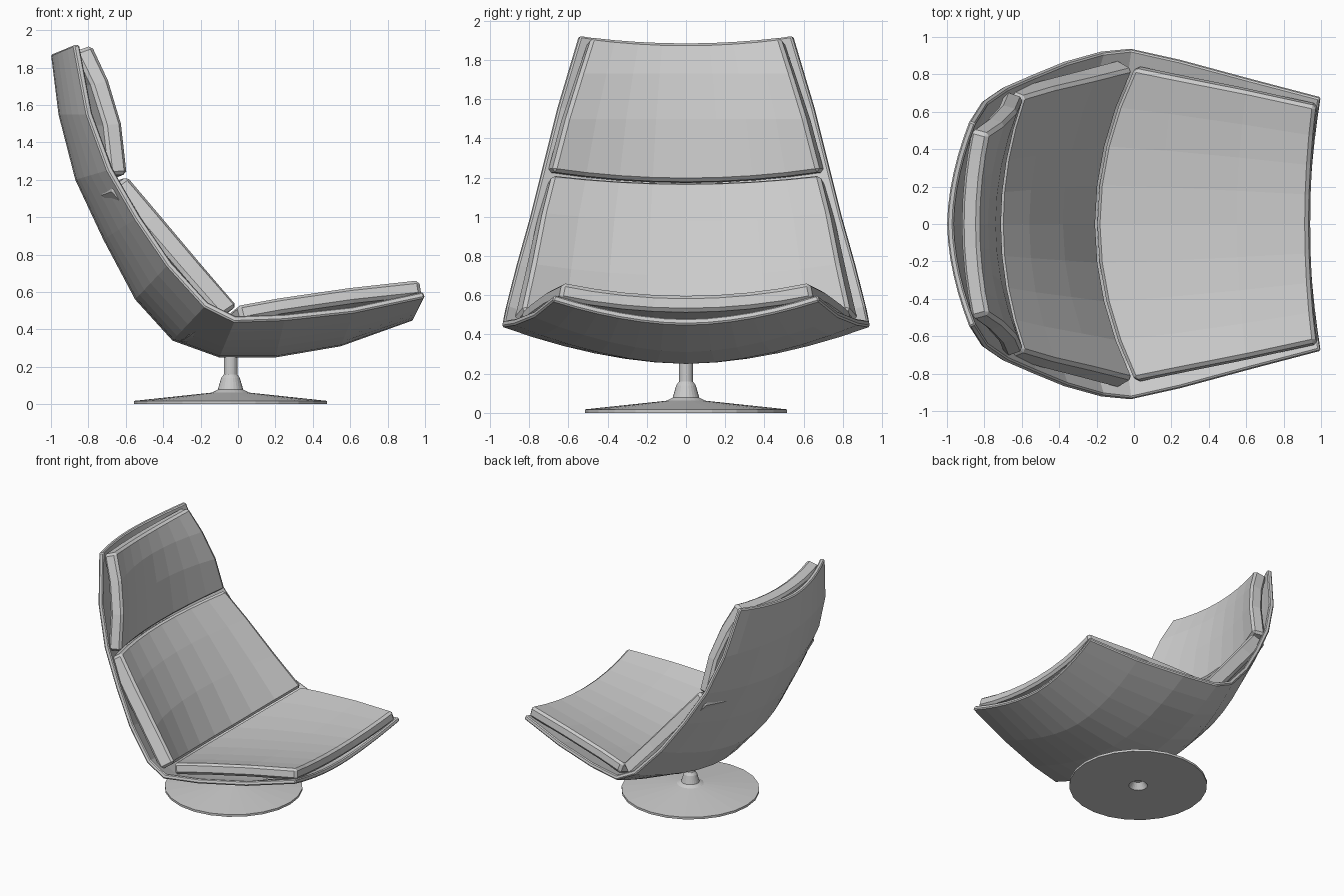
import bpy, bmesh, math

if "Cube" in bpy.data.objects:
    bpy.data.objects.remove(bpy.data.objects["Cube"], do_unlink=True)

GREY = 0.6
grey = bpy.data.materials.new("light_grey")
grey.use_nodes = True
grey.diffuse_color = (GREY, GREY, GREY, 1)
grey.node_tree.nodes["Principled BSDF"].inputs["Base Color"].default_value = (GREY, GREY, GREY, 1)


def finish(name, bm):
    mesh = bpy.data.meshes.new(name)
    bm.to_mesh(mesh)
    bm.free()
    mesh.materials.append(grey)
    obj = bpy.data.objects.new(name, mesh)
    bpy.context.collection.objects.link(obj)
    return obj


def loft(name, stations, power, columns, thickness, offset, bevel):
    """Curved panel: each station is centre x, z, then edge x, y, z."""
    bm = bmesh.new()
    rows = []
    for xc, zc, xe, ye, ze in stations:
        row = []
        for j in range(columns + 1):
            v = 2 * j / columns - 1
            t = abs(v) ** power
            row.append(bm.verts.new((xc + (xe - xc) * t, ye * v, zc + (ze - zc) * t)))
        rows.append(row)
    for a, b in zip(rows, rows[1:]):
        for j in range(columns):
            bm.faces.new((a[j], b[j], b[j + 1], a[j + 1]))
    obj = finish(name, bm)
    solid = obj.modifiers.new("thickness", "SOLIDIFY")
    solid.thickness = thickness
    solid.offset = offset
    solid.use_even_offset = True
    soft = obj.modifiers.new("soft_edge", "BEVEL")
    soft.width = bevel
    soft.segments = 1
    soft.limit_method = "ANGLE"
    soft.angle_limit = math.radians(50)
    return obj


def lathe(name, profile, sides, x):
    """Turned part from radius and height pairs."""
    bm = bmesh.new()
    rings = [[bm.verts.new((x + r * math.cos(math.tau * k / sides),
                            r * math.sin(math.tau * k / sides), z))
              for k in range(sides)] for r, z in profile]
    for a, b in zip(rings, rings[1:]):
        for k in range(sides):
            n = (k + 1) % sides
            bm.faces.new((a[k], a[n], b[n], b[k]))
    bm.faces.new(rings[0][::-1])
    bm.faces.new(rings[-1])
    bmesh.ops.recalc_face_normals(bm, faces=bm.faces)
    return finish(name, bm)


# Outer shell, from the top of the back round to the front lip
loft("shell", [
    (-1.0, 1.87, -0.88, 0.55, 1.92),
    (-0.96, 1.55, -0.81, 0.66, 1.55),
    (-0.87, 1.2, -0.70, 0.735, 1.25),
    (-0.72, 0.88, -0.55, 0.80, 0.99),
    (-0.55, 0.56, -0.38, 0.87, 0.74),
    (-0.35, 0.34, -0.18, 0.925, 0.52),
    (-0.1, 0.25, -0.02, 0.94, 0.44),
    (0.2, 0.25, 0.25, 0.88, 0.45),
    (0.55, 0.31, 0.62, 0.78, 0.49),
    (0.94, 0.45, 1.0, 0.68, 0.57),
], 1.8, 12, 0.035, 1, 0.008)

# Head cushion
loft("head_cushion", [
    (-0.83, 1.89, -0.78, 0.48, 1.92),
    (-0.78, 1.73, -0.69, 0.54, 1.73),
    (-0.74, 1.5, -0.62, 0.61, 1.5),
    (-0.71, 1.18, -0.59, 0.68, 1.23),
], 2, 8, 0.1, -1, 0.018)

# Back cushion
loft("back_cushion", [
    (-0.71, 1.18, -0.59, 0.68, 1.22),
    (-0.56, 0.98, -0.42, 0.73, 1.02),
    (-0.38, 0.70, -0.2, 0.78, 0.76),
    (-0.2, 0.37, 0.0, 0.83, 0.53),
], 2, 8, 0.12, -1, 0.018)

# Seat cushion
loft("seat_cushion", [
    (-0.2, 0.37, 0.0, 0.83, 0.53),
    (0.15, 0.45, 0.22, 0.785, 0.57),
    (0.55, 0.53, 0.6, 0.71, 0.625),
    (0.93, 0.6, 0.97, 0.63, 0.665),
], 2, 8, 0.085, -1, 0.018)

# Swivel foot: recessed socket, disc, flared collar and column
lathe("pedestal", [
    (0.04, 0.05), (0.07, 0.0), (0.515, 0.0), (0.515, 0.018), (0.1, 0.062),
    (0.068, 0.078), (0.05, 0.14), (0.036, 0.16), (0.036, 0.29),
], 24, -0.04)
